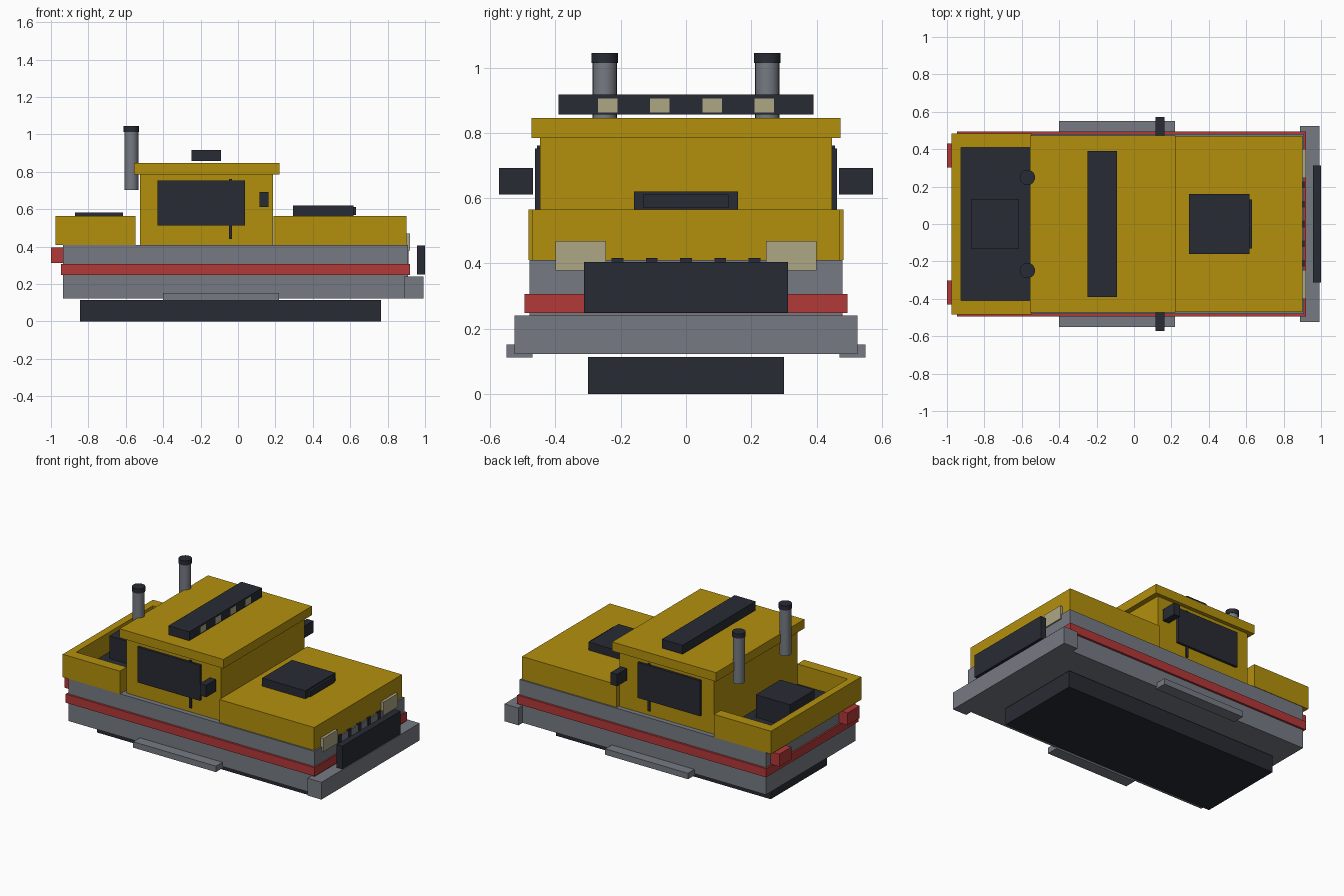
import bpy, math

if "Cube" in bpy.data.objects:
    bpy.data.objects.remove(bpy.data.objects["Cube"])


def material(name, rgb):
    m = bpy.data.materials.new(name)
    m.diffuse_color = (*rgb, 1)
    m.use_nodes = True
    m.node_tree.nodes["Principled BSDF"].inputs["Base Color"].default_value = m.diffuse_color
    return m


YELLOW = material("yellow_paint", (0.45, 0.28, 0.004))
GREY = material("grey_metal", (0.18, 0.195, 0.225))
DARK = material("dark_rubber", (0.021, 0.024, 0.034))
RED = material("red_paint", (0.45, 0.04, 0.04))
CREAM = material("lamp_glass", (0.42, 0.38, 0.23))


def box(name, x, y, z, mat):
    """Box spanning the given (min, max) ranges."""
    mid = [(a + b) / 2 for a, b in (x, y, z)]
    bpy.ops.mesh.primitive_cube_add(size=1, location=mid)
    o = bpy.context.object
    o.name = name
    o.scale = [b - a for a, b in (x, y, z)]
    bpy.ops.object.transform_apply(location=False, rotation=False, scale=True)
    o.data.materials.append(mat)
    return o


def centred(name, x, half, z, mat):
    return box(name, x, (-half, half), z, mat)


def pair(name, x, y, z, mat):
    """Matching boxes on the left and right sides."""
    box(name + "_left", x, y, z, mat)
    box(name + "_right", x, (-y[1], -y[0]), z, mat)


def cylinder(name, loc, r, z, mat):
    bpy.ops.mesh.primitive_cylinder_add(vertices=24, radius=r, depth=z[1] - z[0],
                                        location=(*loc, (z[0] + z[1]) / 2))
    o = bpy.context.object
    o.name = name
    o.data.materials.append(mat)
    bpy.ops.object.shade_smooth_by_angle(angle=math.radians(30))


# Lower body
centred("skirt", (-0.845, 0.765), 0.30, (0, 0.114), DARK)
centred("chassis", (-0.935, 0.91), 0.48, (0.123, 0.41), GREY)
centred("stripe", (-0.946, 0.919), 0.494, (0.249, 0.307), RED)
centred("bumper", (0.888, 0.993), 0.525, (0.123, 0.24), GREY)
pair("side_step", (-0.40, 0.22), (0.47, 0.55), (0.112, 0.152), GREY)

# Nose
centred("hood", (0.19, 0.90), 0.47, (0.41, 0.565), YELLOW)
centred("hood_scoop", (0.293, 0.617), 0.16, (0.565, 0.62), DARK)
centred("scoop_mouth", (0.60, 0.632), 0.13, (0.57, 0.611), DARK)
centred("front_guard", (0.957, 1.0), 0.312, (0.25, 0.405), DARK)
for i in range(5):
    y = (i - 2) * 0.105
    box(f"grille_bar_{i}", (0.895, 0.912), (y - 0.018, y + 0.018), (0.26, 0.417), DARK)
pair("headlight", (0.89, 0.919), (0.245, 0.40), (0.378, 0.469), CREAM)

# Cab
centred("cab", (-0.523, 0.187), 0.447, (0.41, 0.785), YELLOW)
centred("roof", (-0.556, 0.222), 0.473, (0.785, 0.846), YELLOW)
pair("side_window", (-0.43, 0.038), (0.44, 0.463), (0.513, 0.753), DARK)
pair("window_post", (-0.048, -0.032), (0.44, 0.456), (0.44, 0.762), DARK)
pair("mirror", (0.115, 0.163), (0.468, 0.573), (0.612, 0.693), DARK)
centred("light_bar", (-0.248, -0.092), 0.39, (0.857, 0.917), DARK)
for i, y in enumerate((-0.24, -0.08, 0.08, 0.24)):
    box(f"roof_lamp_{i}", (-0.11, -0.0915), (y - 0.03, y + 0.03), (0.862, 0.905), CREAM)

# Rear bed with open top
pair("bed_side", (-0.975, -0.547), (0.41, 0.483), (0.41, 0.565), YELLOW)
centred("bed_back", (-0.975, -0.925), 0.41, (0.41, 0.565), YELLOW)
centred("bed_floor", (-0.925, -0.547), 0.41, (0.41, 0.43), DARK)
centred("bed_box", (-0.872, -0.615), 0.132, (0.43, 0.583), DARK)
pair("tail_light", (-1.0, -0.935), (0.302, 0.43), (0.312, 0.396), RED)

# Exhaust stacks
for side, y in (("left", 0.249), ("right", -0.249)):
    cylinder("exhaust_" + side, (-0.57, y), 0.037, (0.703, 1.02), GREY)
    cylinder("exhaust_cap_" + side, (-0.57, y), 0.041, (1.014, 1.045), DARK)
